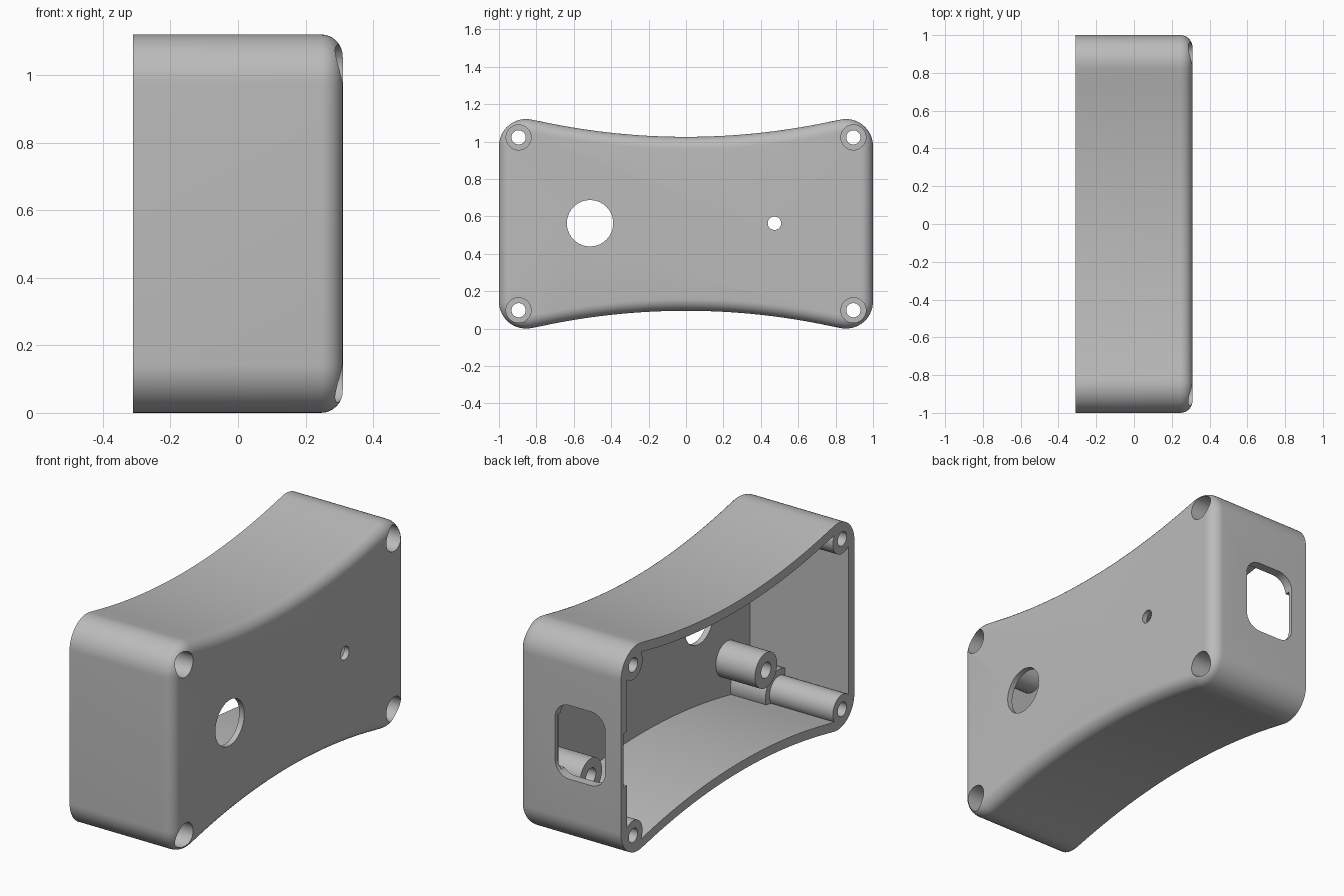
import bpy, bmesh, math
from mathutils import Matrix, Vector

if "Cube" in bpy.data.objects:
    bpy.data.objects.remove(bpy.data.objects["Cube"], do_unlink=True)

BACK, FACE, FLOOR, MID = -0.31, 0.31, 0.28, 0.56   # depth limits and mid height
CORNER_Y, CORNER_Z, CORNER_R = 0.855, 0.415, 0.145  # corner arc, measured from MID
WAIST_Z, WAIST_R = 0.465, 3.70                      # concave long sides
SCREW_Y, SCREW_Z = 0.895, 0.462
BOSS_Y, BOSS_Z, BOSS_END = 0.75, 0.29, 0.045

plastic = bpy.data.materials.new("grey plastic")
plastic.use_nodes = True
GREY = (0.5, 0.5, 0.5, 1)
plastic.diffuse_color = GREY
plastic.node_tree.nodes["Principled BSDF"].inputs["Base Color"].default_value = GREY


def outline(inset):
    """Closed waisted outline in (y, z), moved inwards by inset."""
    lean = math.atan2(CORNER_Y, WAIST_Z + WAIST_R - CORNER_Z)
    r, big = CORNER_R - inset, WAIST_R + inset
    quarter = []
    for i in range(17):
        a = (math.pi / 2 + lean) * i / 16
        quarter.append((CORNER_Y + r * math.cos(a), CORNER_Z + r * math.sin(a)))
    for i in range(1, 17):
        a = lean * (1 - i / 16)
        quarter.append((big * math.sin(a), WAIST_Z + WAIST_R - big * math.cos(a)))
    half = quarter + [(-y, z) for y, z in reversed(quarter[:-1])]
    full = half + [(-y, -z) for y, z in half]
    return [(y, z + MID) for y, z in full]


def finish(bm, name):
    bmesh.ops.recalc_face_normals(bm, faces=bm.faces)
    mesh = bpy.data.meshes.new(name)
    bm.to_mesh(mesh)
    bm.free()
    mesh.materials.append(plastic)
    ob = bpy.data.objects.new(name, mesh)
    bpy.context.collection.objects.link(ob)
    return ob


def loft(name, sections):
    """Solid through outlines given as (x, inset)."""
    bm = bmesh.new()
    rings = [[bm.verts.new((x, y, z)) for y, z in outline(d)] for x, d in sections]
    for a, b in zip(rings, rings[1:]):
        for i in range(len(a)):
            j = (i + 1) % len(a)
            bm.faces.new((a[i], a[j], b[j], b[i]))
    bm.faces.new(rings[0])
    bm.faces.new(rings[-1])
    return finish(bm, name)


def rod(name, x0, x1, y, z, radius):
    """Cylinder along x."""
    bm = bmesh.new()
    place = Matrix.Translation(((x0 + x1) / 2, y, z)) @ Matrix.Rotation(math.pi / 2, 4, 'Y')
    bmesh.ops.create_cone(bm, cap_ends=True, segments=40, radius1=radius,
                          radius2=radius, depth=x1 - x0, matrix=place)
    return finish(bm, name)


def block(name, low, high, radius=0):
    """Box, with its edges along y rounded if a radius is given."""
    bm = bmesh.new()
    low, high = Vector(low), Vector(high)
    bmesh.ops.create_cube(bm, size=1, matrix=Matrix.Translation((low + high) / 2)
                          @ Matrix.Diagonal((*(high - low), 1)))
    if radius:
        edges = [e for e in bm.edges
                 if abs((e.verts[0].co - e.verts[1].co).normalized().y) > 0.9]
        bmesh.ops.bevel(bm, geom=edges, offset=radius, segments=8,
                        profile=0.5, affect='EDGES')
    return finish(bm, name)


def cut(target, cutter):
    """Subtract cutter from target and discard it."""
    mod = target.modifiers.new("cut", 'BOOLEAN')
    mod.operation, mod.solver, mod.object = 'DIFFERENCE', 'EXACT', cutter
    bpy.context.view_layer.objects.active = target
    bpy.ops.object.modifier_apply(modifier=mod.name)
    bpy.data.objects.remove(cutter, do_unlink=True)


# Outer body with a rounded closed face
EDGE = 0.065
sections = [(BACK, 0)]
for i in range(9):
    a = math.pi / 2 * i / 8
    sections.append((FACE - EDGE + EDGE * math.sin(a), EDGE * (1 - math.cos(a))))
case = loft("enclosure_shell", sections)

# Pocket, leaving screw posts, counterbore sleeves and standoffs standing
pocket = loft("pocket", [(BACK - 0.1, 0.05), (FLOOR, 0.05)])
corners = [(sy, sz) for sy in (-1, 1) for sz in (-1, 1)]
for sy, sz in corners:
    y, z = sy * SCREW_Y, MID + sz * SCREW_Z
    cut(pocket, rod("post", BACK, 0.4, y, z, 0.08))
    cut(pocket, rod("sleeve", 0.07, 0.41, y, z, 0.115))
    cut(pocket, rod("standoff", BOSS_END, 0.42, sy * BOSS_Y, MID + sz * BOSS_Z, 0.095))
cut(case, pocket)

# Screw holes, counterbores and blind standoff holes
for sy, sz in corners:
    y, z = sy * SCREW_Y, MID + sz * SCREW_Z
    cut(case, rod("screw_hole", -0.5, 0.5, y, z, 0.038))
    cut(case, rod("counterbore", 0.13, 0.5, y, z, 0.067))
    cut(case, rod("standoff_hole", -0.1, 0.24, sy * BOSS_Y, MID + sz * BOSS_Z, 0.042))

# Face holes, side slot and the thinned wall behind the slot
cut(case, rod("large_hole", 0.2, 0.5, -0.513, 0.563, 0.124))
cut(case, rod("small_hole", 0.2, 0.5, 0.473, 0.563, 0.036))
cut(case, block("side_slot", (-0.215, 0.93, 0.36), (0.085, 1.1, 0.76), 0.085))
cut(case, block("wall_recess", (-0.5, 0.9, 0.39), (0.1, 0.977, 0.68)))

# Smooth rounded surfaces, crisp edges
bpy.ops.object.select_all(action='DESELECT')
case.select_set(True)
bpy.context.view_layer.objects.active = case
bpy.ops.object.shade_smooth_by_angle(angle=math.radians(30))
